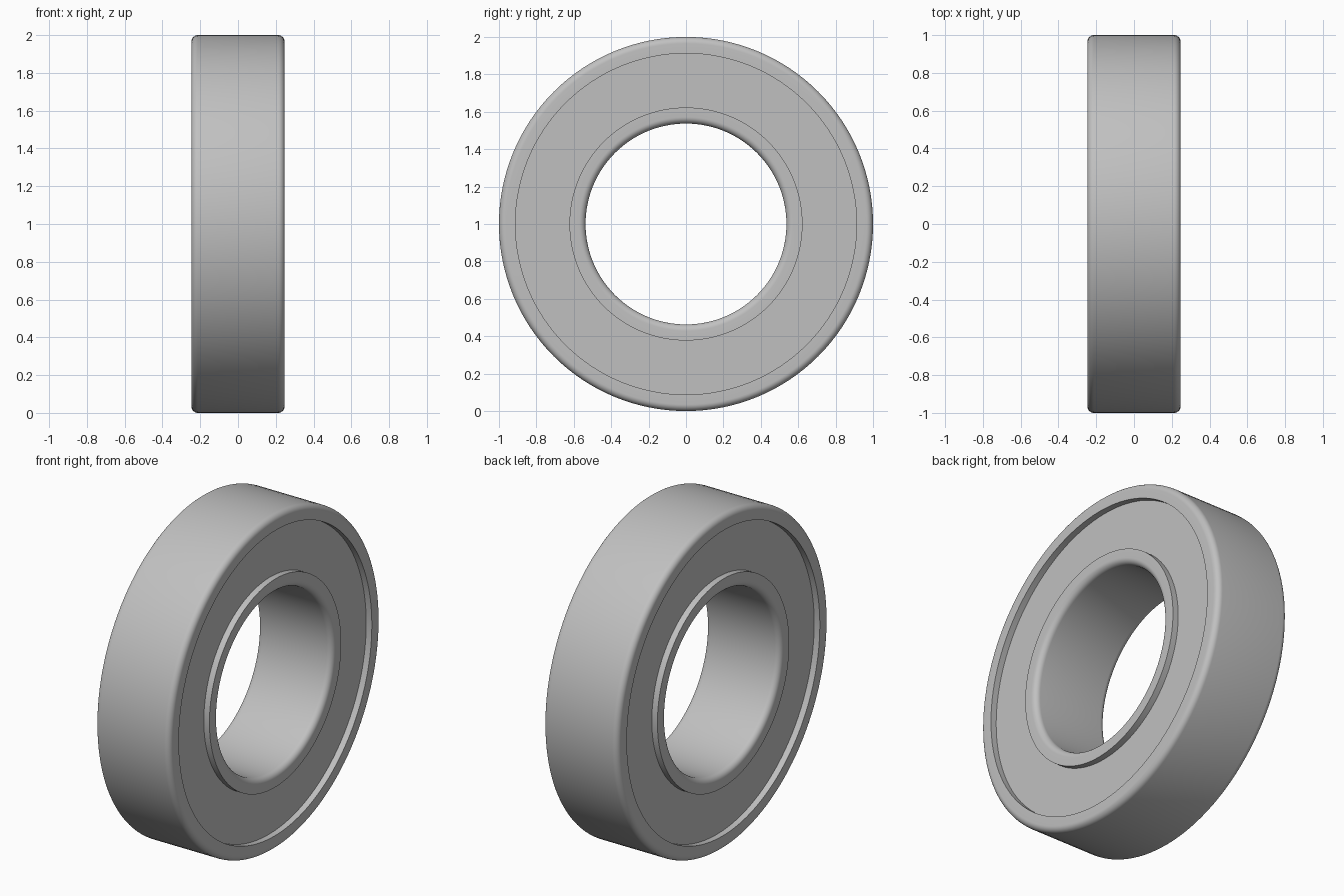
import bpy
import math

SEGMENTS = 128
HALF = 0.247      # half the bearing width
FILLET = 0.035
RECESS = 0.037    # depth of the seal below the race faces

cube = bpy.data.objects.get("Cube")
if cube:
    bpy.data.objects.remove(cube, do_unlink=True)

steel = bpy.data.materials.new("steel grey")
steel.use_nodes = True
grey = (0.53, 0.53, 0.53, 1)
steel.diffuse_color = grey
steel.node_tree.nodes["Principled BSDF"].inputs["Base Color"].default_value = grey


def rounded_section(plain, rounded, half):
    """Closed (x, radius) section with fillets on the rounded radius side."""
    sign = 1 if rounded > plain else -1
    right = [(half - FILLET + FILLET * math.cos(a),
              rounded + sign * FILLET * (math.sin(a) - 1))
             for a in (math.pi / 2 * i / 8 for i in range(9))]
    left = [(-x, r) for x, r in reversed(right)]
    return [(half, plain)] + right + left + [(-half, plain)]


def ring(name, section):
    """Revolve a closed section about the x axis at height 1."""
    n = len(section)
    verts, faces = [], []
    for s in range(SEGMENTS):
        a = 2 * math.pi * s / SEGMENTS
        verts += [(x, r * math.cos(a), r * math.sin(a)) for x, r in section]
        t = (s + 1) % SEGMENTS
        faces += [(s * n + i, s * n + (i + 1) % n, t * n + (i + 1) % n, t * n + i)
                  for i in range(n)]
    mesh = bpy.data.meshes.new(name)
    mesh.from_pydata(verts, [], faces)
    mesh.materials.append(steel)
    obj = bpy.data.objects.new(name, mesh)
    obj.location.z = 1
    bpy.context.collection.objects.link(obj)
    # Consistent outward normals, then smooth with sharp rims
    bpy.ops.object.select_all(action="DESELECT")
    obj.select_set(True)
    bpy.context.view_layer.objects.active = obj
    bpy.ops.object.mode_set(mode="EDIT")
    bpy.ops.mesh.select_all(action="SELECT")
    bpy.ops.mesh.normals_make_consistent(inside=False)
    bpy.ops.object.mode_set(mode="OBJECT")
    bpy.ops.object.shade_smooth_by_angle(angle=math.radians(30))
    return obj


# Races with filleted outer rim and bore
ring("outer_race", rounded_section(0.912, 1.0, HALF))
ring("inner_race", rounded_section(0.623, 0.537, HALF))

# Recessed seal filling the gap between the races
seal = HALF - RECESS
ring("seal", [(seal, 0.623), (seal, 0.912), (-seal, 0.912), (-seal, 0.623)])
